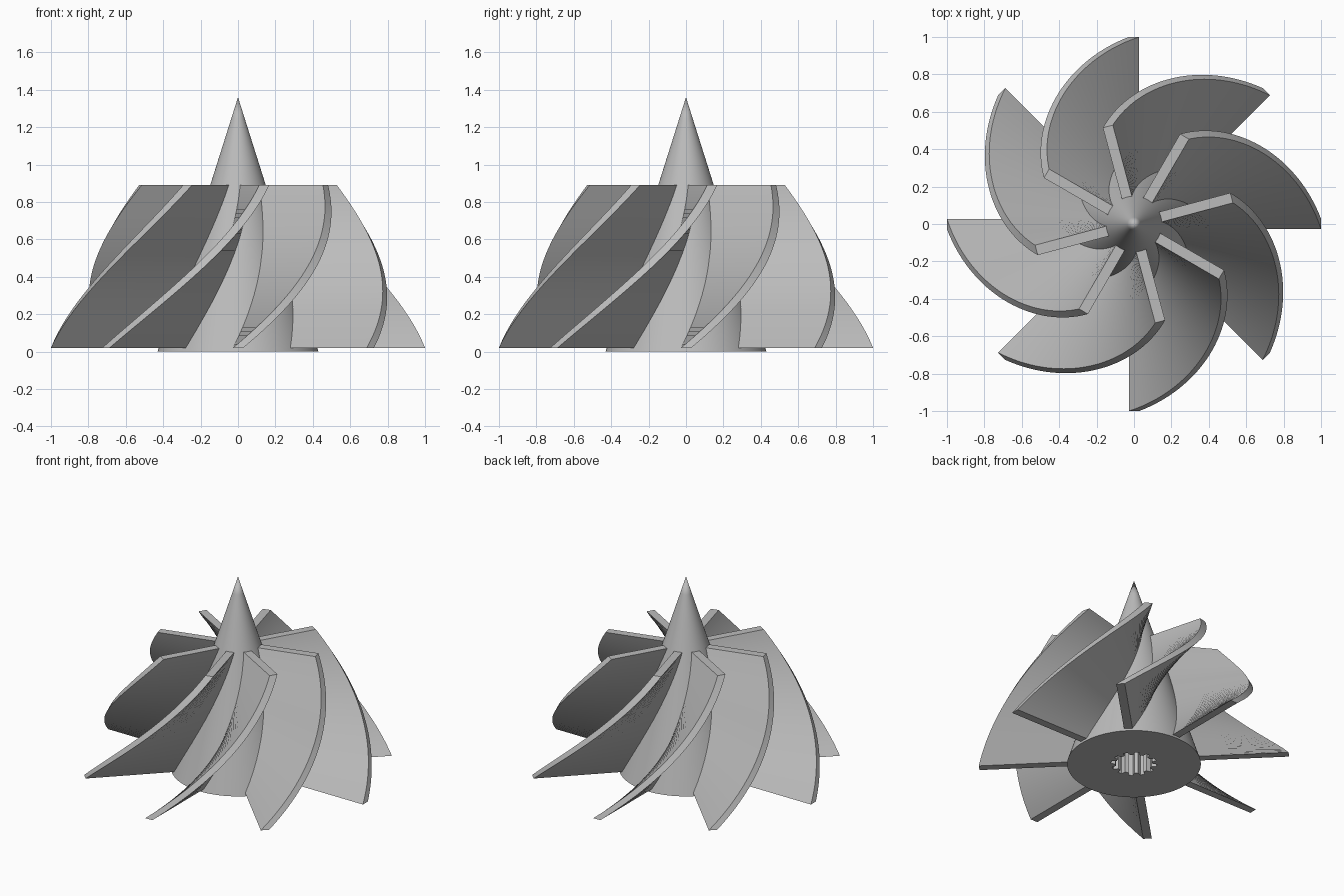
import bpy, bmesh
from math import sin, cos, pi, radians

BLADES = 8
THICK = 0.055
Z0, Z1 = 0.02, 0.89
APEX = 1.36
HUB_R = 0.43
TWIST = radians(60)

cube = bpy.data.objects.get("Cube")
if cube:
    bpy.data.objects.remove(cube, do_unlink=True)

metal = bpy.data.materials.new("grey metal")
metal.use_nodes = True
GREY = (0.5, 0.5, 0.5, 1)
metal.diffuse_color = GREY
metal.node_tree.nodes["Principled BSDF"].inputs["Base Color"].default_value = GREY


def make_object(name, bm):
    bmesh.ops.recalc_face_normals(bm, faces=bm.faces)
    mesh = bpy.data.meshes.new(name)
    bm.to_mesh(mesh)
    bm.free()
    mesh.materials.append(metal)
    obj = bpy.data.objects.new(name, mesh)
    bpy.context.collection.objects.link(obj)
    bpy.ops.object.select_all(action='DESELECT')
    obj.select_set(True)
    bpy.context.view_layer.objects.active = obj
    bpy.ops.object.shade_smooth_by_angle(angle=radians(30))
    return obj


def hub_radius(z):
    return HUB_R * (1 - z / APEX)


def bridge(bm, a, b):
    n = len(a)
    for i in range(n):
        j = (i + 1) % n
        bm.faces.new((a[i], a[j], b[j], b[i]))


# Conical hub with a splined blind socket in its base
N = 96


def ring(bm, z, radius):
    return [bm.verts.new((radius(i) * cos(2 * pi * i / N),
                          radius(i) * sin(2 * pi * i / N), z)) for i in range(N)]


def spline(i):
    return 0.148 if (i + 2) % 8 < 4 else 0.118


bm = bmesh.new()
rings = [ring(bm, 0.6, spline), ring(bm, 0, spline)]
for k in range(12):
    z = APEX * k / 12
    rings.append(ring(bm, z, lambda i: hub_radius(z)))
for a, b in zip(rings, rings[1:]):
    bridge(bm, a, b)
bm.faces.new(rings[0])
tip = bm.verts.new((0, 0, APEX))
for i in range(N):
    bm.faces.new((rings[-1][i], rings[-1][(i + 1) % N], tip))
make_object("hub", bm)


# Twisted blades: a radial bar that turns and shortens as it rises
def make_blade(index):
    bm = bmesh.new()
    steps = 40
    sections = []
    for k in range(steps + 1):
        s = k / steps
        z = Z0 + (Z1 - Z0) * s
        angle = 2 * pi * index / BLADES + TWIST * s
        inner = hub_radius(z) - 0.03
        outer = 1 - 0.46 * s + 0.09 * s * (1 - s)
        c, d = cos(angle), sin(angle)
        h = THICK / 2
        corners = ((inner, -h), (outer, -h), (outer, h), (inner, h))
        sections.append([bm.verts.new((r * c - t * d, r * d + t * c, z))
                         for r, t in corners])
    for a, b in zip(sections, sections[1:]):
        bridge(bm, a, b)
    bm.faces.new(sections[0])
    bm.faces.new(sections[-1])
    make_object(f"blade_{index + 1}", bm)


for index in range(BLADES):
    make_blade(index)
